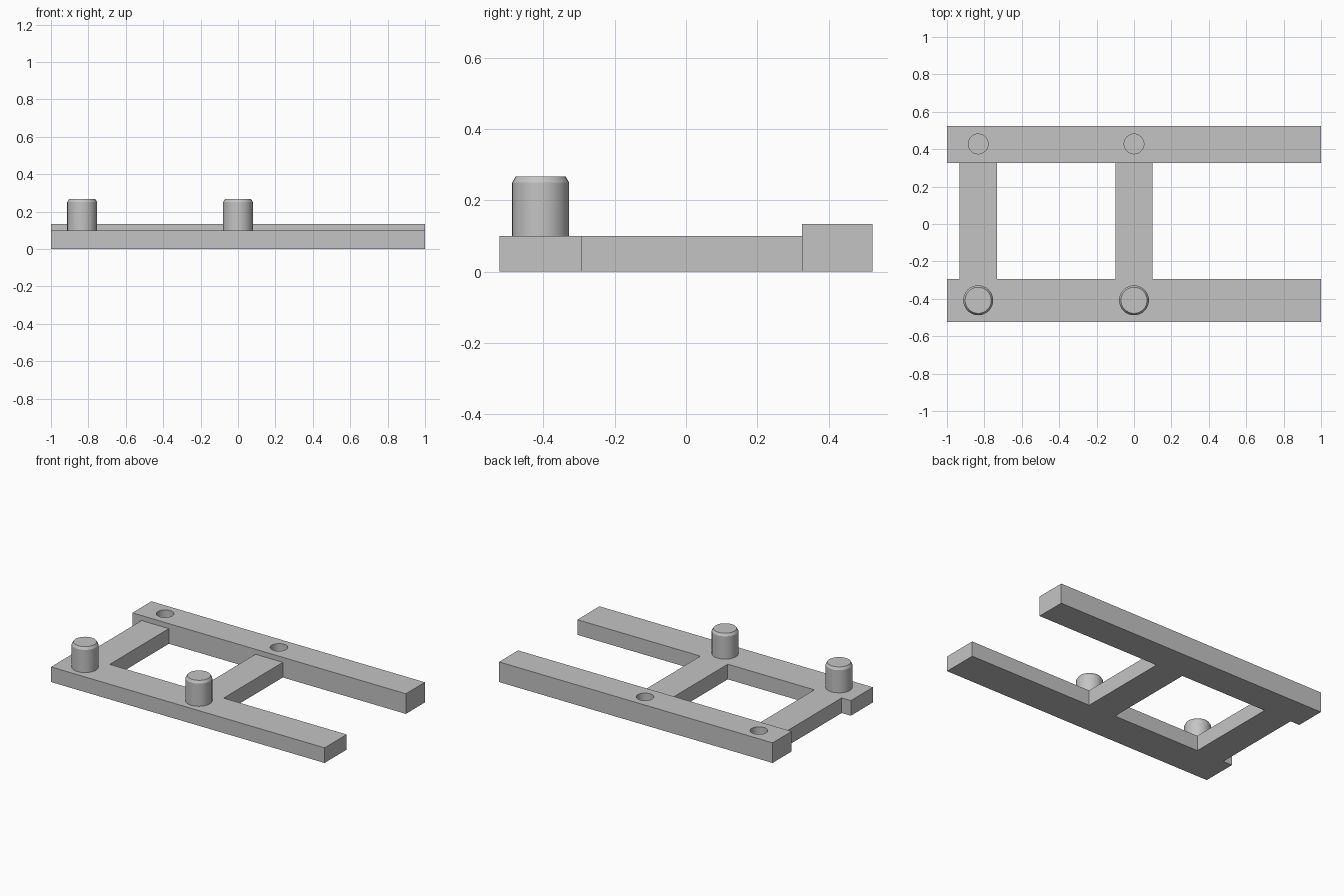
import bpy
import bmesh
import math

cube = bpy.data.objects.get("Cube")
if cube:
    bpy.data.objects.remove(cube, do_unlink=True)

GREY = (0.55, 0.55, 0.55, 1)
mat = bpy.data.materials.new("light grey")
mat.use_nodes = True
mat.diffuse_color = GREY
mat.node_tree.nodes["Principled BSDF"].inputs["Base Color"].default_value = GREY

FRONT, INNER, REAR, BACK = -0.524, -0.293, 0.325, 0.524
BEAM_H, RAIL_H, PIN_TOP = 0.1, 0.133, 0.267
STATIONS = {"right": -0.833, "middle": 0.0}
HALF_BAR = 0.1


def make_object(name, bm):
    bmesh.ops.recalc_face_normals(bm, faces=bm.faces)
    mesh = bpy.data.meshes.new(name)
    bm.to_mesh(mesh)
    bm.free()
    mesh.materials.append(mat)
    ob = bpy.data.objects.new(name, mesh)
    bpy.context.collection.objects.link(ob)
    return ob


def extrude_outline(name, outline, height):
    bm = bmesh.new()
    face = bm.faces.new([bm.verts.new((x, y, 0)) for x, y in outline])
    grown = bmesh.ops.extrude_face_region(bm, geom=[face], use_keep_orig=True)
    top = [g for g in grown["geom"] if isinstance(g, bmesh.types.BMVert)]
    bmesh.ops.translate(bm, verts=top, vec=(0, 0, height))
    return make_object(name, bm)


def revolve(name, profile, x, y, segments=32):
    bm = bmesh.new()
    verts = [bm.verts.new((r, 0, z)) for r, z in profile]
    edges = [bm.edges.new(pair) for pair in zip(verts, verts[1:])]
    bmesh.ops.spin(bm, geom=verts + edges, cent=(0, 0, 0), axis=(0, 0, 1),
                   angle=math.tau, steps=segments, use_duplicate=False)
    bmesh.ops.remove_doubles(bm, verts=bm.verts, dist=1e-5)
    bmesh.ops.holes_fill(bm, edges=[e for e in bm.edges if e.is_boundary], sides=0)
    ob = make_object(name, bm)
    ob.location = (x, y, 0)
    return ob


def smooth(ob, degrees):
    bpy.ops.object.select_all(action="DESELECT")
    ob.select_set(True)
    bpy.context.view_layer.objects.active = ob
    bpy.ops.object.shade_smooth_by_angle(angle=math.radians(degrees))


# Front beam and its two crossbars, as one comb-shaped plate
outline = [(1, FRONT), (1, INNER)]
for x in sorted(STATIONS.values(), reverse=True):
    outline += [(x + HALF_BAR, INNER), (x + HALF_BAR, REAR),
                (x - HALF_BAR, REAR), (x - HALF_BAR, INNER)]
outline += [(-1, INNER), (-1, FRONT)]
extrude_outline("front_beam_with_crossbars", outline, BEAM_H)

# Taller rear rail
rail = extrude_outline("rear_rail", [(-1, REAR), (1, REAR), (1, BACK), (-1, BACK)], RAIL_H)

# Chamfered pins on the front beam, matching blind sockets in the rear rail
for side, x in STATIONS.items():
    pin = revolve(side + "_pin", [(0.08, BEAM_H), (0.08, 0.25), (0.07, PIN_TOP)], x, -0.408)
    smooth(pin, 25)

    cutter = revolve(side + "_socket_cutter", [(0.053, 0.033), (0.053, 0.2)], x, 0.428)
    cutter.hide_render = True
    cut = rail.modifiers.new(side + "_socket", "BOOLEAN")
    cut.operation = "DIFFERENCE"
    cut.solver = "EXACT"
    cut.object = cutter
    bpy.context.view_layer.objects.active = rail
    bpy.ops.object.modifier_apply(modifier=cut.name)
    bpy.data.objects.remove(cutter, do_unlink=True)

smooth(rail, 30)
